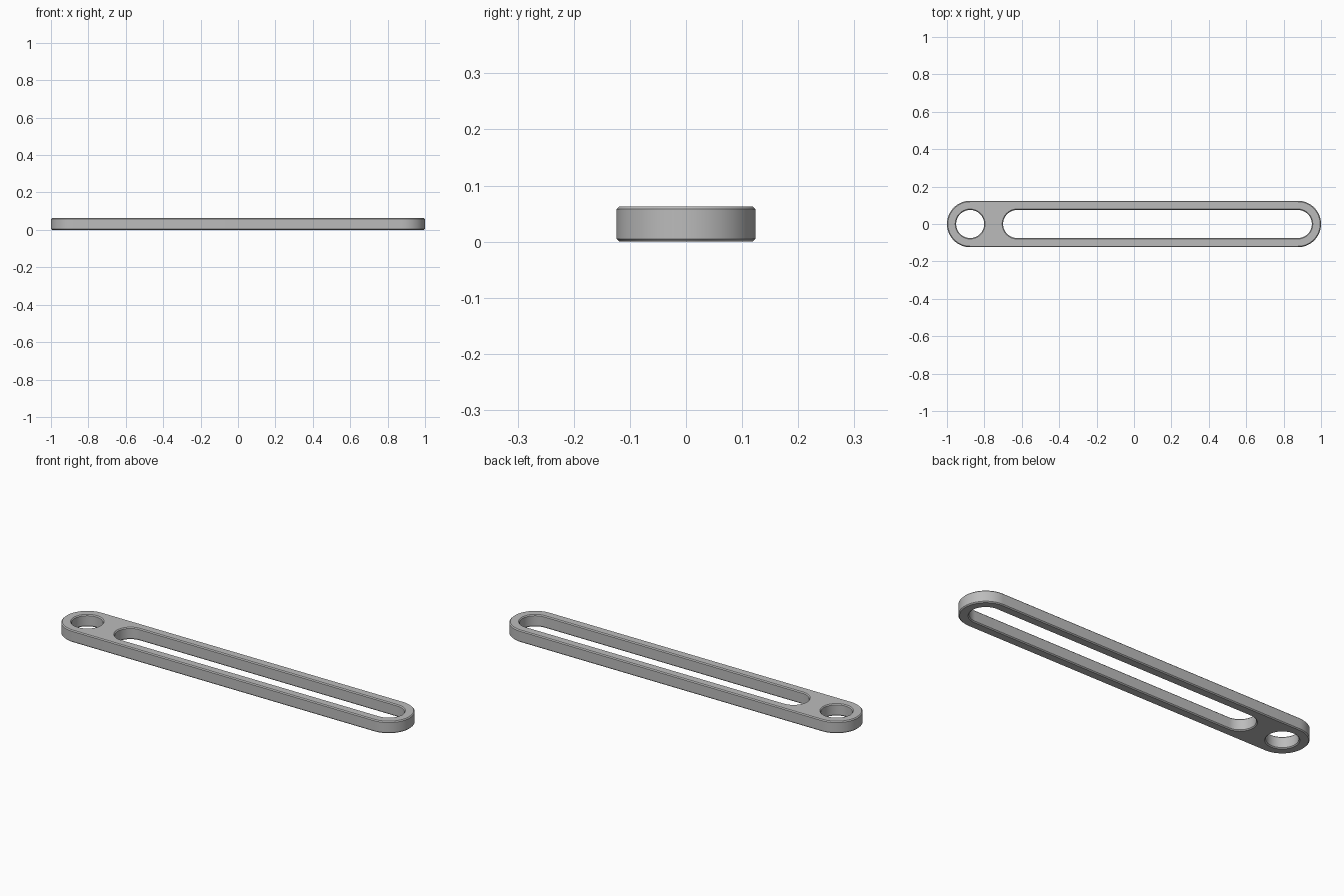
import bpy
import bmesh
from math import cos, sin, pi, radians

if "Cube" in bpy.data.objects:
    bpy.data.objects.remove(bpy.data.objects["Cube"], do_unlink=True)

HEIGHT = 0.063
CHAMFER = 0.005
END_X = 0.876        # centre of the rounded ends
BAR_R = 0.124
HOLE_R = 0.075
SLOT_X = -0.625      # centre of the slot's inner end
STEPS = 32           # segments per half circle

grey = bpy.data.materials.new("grey metal")
grey.use_nodes = True
colour = (0.5, 0.5, 0.5, 1)
grey.diffuse_color = colour
grey.node_tree.nodes["Principled BSDF"].inputs["Base Color"].default_value = colour


def outline(bm, x0, x1, r, z):
    """Closed ring: a stadium from x0 to x1, or a circle when they match."""
    verts = []
    for cx, start in ((x1, -pi / 2), (x0, pi / 2)):
        last = STEPS if x0 == x1 else STEPS + 1
        for i in range(last):
            a = start + pi * i / STEPS
            verts.append(bm.verts.new((cx + r * cos(a), r * sin(a), z)))
    return verts


def ring_edges(bm, ring):
    return [bm.edges.get((a, b)) for a, b in zip(ring, ring[1:] + ring[:1])]


def chamfered_wall(bm, x0, x1, r, side):
    """Wall with chamfered rims; side is 1 for an outer wall, -1 for a hole."""
    rim = r - side * CHAMFER
    levels = ((rim, 0), (r, CHAMFER), (r, HEIGHT - CHAMFER), (rim, HEIGHT))
    rings = [outline(bm, x0, x1, radius, z) for radius, z in levels]
    for low, high in zip(rings, rings[1:]):
        for i in range(len(low)):
            j = (i + 1) % len(low)
            bm.faces.new((low[i], low[j], high[j], high[i]))
    return ring_edges(bm, rings[0]), ring_edges(bm, rings[-1])


# Outer wall, pivot hole and long slot
bm = bmesh.new()
walls = [
    chamfered_wall(bm, -END_X, END_X, BAR_R, 1),
    chamfered_wall(bm, -END_X, -END_X, HOLE_R, -1),
    chamfered_wall(bm, SLOT_X, END_X, HOLE_R, -1),
]

# Flat bottom and top around the openings
for level in (0, 1):
    edges = [e for wall in walls for e in wall[level]]
    bmesh.ops.triangle_fill(bm, edges=edges, use_beauty=True)
bmesh.ops.recalc_face_normals(bm, faces=bm.faces[:])

mesh = bpy.data.meshes.new("slotted_bar")
bm.to_mesh(mesh)
bm.free()
mesh.materials.append(grey)
bar = bpy.data.objects.new("slotted_bar", mesh)
bpy.context.collection.objects.link(bar)

bpy.ops.object.select_all(action="DESELECT")
bar.select_set(True)
bpy.context.view_layer.objects.active = bar
bpy.ops.object.shade_smooth_by_angle(angle=radians(30))
